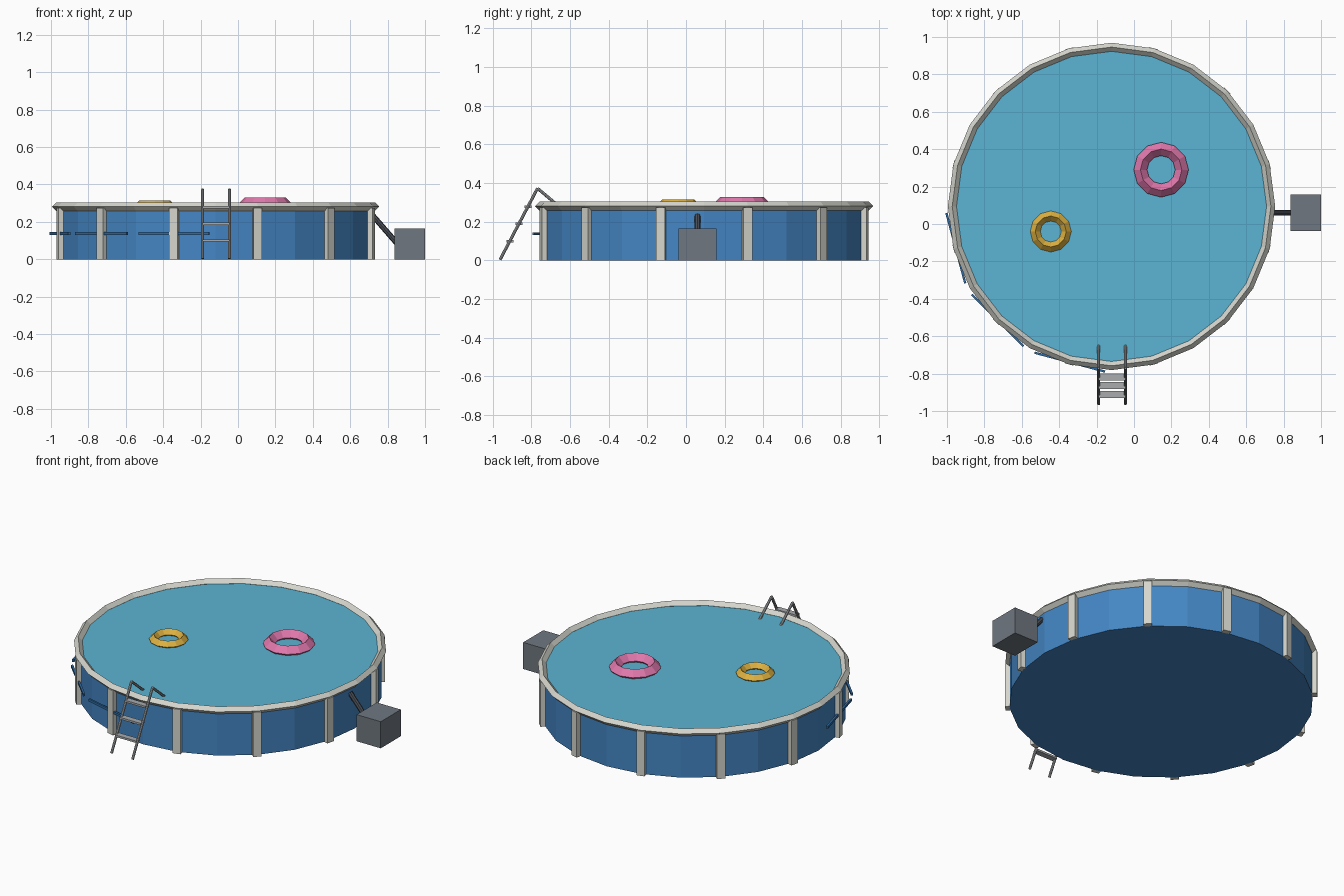
import bpy, math
from mathutils import Vector

if "Cube" in bpy.data.objects:
    bpy.data.objects.remove(bpy.data.objects["Cube"])

CX, CY, SIDES = -0.12, 0.094, 24


def material(name, hex_code):
    m = bpy.data.materials.new(name)
    rgb = [int(hex_code[i:i + 2], 16) / 255 for i in (0, 2, 4)]
    lin = [c / 12.92 if c < 0.04045 else ((c + 0.055) / 1.055) ** 2.4 for c in rgb]
    m.diffuse_color = (*lin, 1)
    m.use_nodes = True
    m.node_tree.nodes["Principled BSDF"].inputs["Base Color"].default_value = m.diffuse_color
    return m


WALL = material("wall_blue", "4486C4")
WATER = material("water_blue", "5CB4D3")
FRAME = material("frame_offwhite", "D6D6CE")
BAND = material("band_blue", "2F6BA3")
PINK = material("float_pink", "E078AC")
YELLOW = material("float_yellow", "DDB040")
METAL = material("ladder_grey", "A8ABAE")
PUMP = material("pump_grey", "707780")
HOSE = material("hose_dark_grey", "4C5158")


def finish(name, mat):
    ob = bpy.context.object
    ob.name = name
    ob.data.materials.clear()
    ob.data.materials.append(mat)
    return ob


def box(name, mat, loc, size, angle=0):
    bpy.ops.mesh.primitive_cube_add(size=1, location=loc, rotation=(0, 0, angle))
    bpy.context.object.scale = size
    bpy.ops.object.transform_apply(location=False, rotation=False, scale=True)
    return finish(name, mat)


def ring(name, mat, loc, major, minor, sides):
    bpy.ops.mesh.primitive_torus_add(location=loc, major_radius=major, minor_radius=minor,
                                     major_segments=sides, minor_segments=4)
    return finish(name, mat)


def rod(name, mat, a, b, radius):
    a, b = Vector(a), Vector(b)
    d = b - a
    bpy.ops.mesh.primitive_cylinder_add(vertices=8, radius=radius, depth=d.length,
                                        location=(a + b) / 2,
                                        rotation=d.to_track_quat('Z', 'Y').to_euler())
    return finish(name, mat)


def around(angle, radius, z):
    return (CX + radius * math.cos(angle), CY + radius * math.sin(angle), z)


# Pool wall with closed floor; vertices lie on multiples of 15 degrees
bpy.ops.mesh.primitive_cylinder_add(vertices=SIDES, radius=0.85, depth=0.27,
                                    location=(CX, CY, 0.135))
finish("pool_wall", WALL)

# Water surface
bpy.ops.mesh.primitive_circle_add(vertices=SIDES, radius=0.845, fill_type='NGON',
                                  location=(CX, CY, 0.28))
finish("water", WATER)

# Top rim
ring("rim", FRAME, (CX, CY, 0.281), 0.852, 0.023, SIDES)

# Upright posts
for k in range(12):
    a = math.radians(15 + 30 * k)
    box(f"post_{k + 1}", FRAME, around(a, 0.86, 0.1375), (0.03, 0.047, 0.275), a)

# Straight bands on the front left of the wall
for k, deg in enumerate((195, 225, 255)):
    a = math.radians(deg)
    box(f"band_{k + 1}", BAND, around(a, 0.862, 0.138), (0.012, 0.39, 0.015), a)

# Floating rings
ring("pink_float", PINK, (0.145, 0.29, 0.293), 0.111, 0.036, 12)
ring("yellow_float", YELLOW, (-0.445, -0.04, 0.288), 0.083, 0.027, 12)

# Ladder: bent rails over the rim and three treads
for side, x in (("left", -0.189), ("right", -0.046)):
    foot, top, tip = (x, -0.962, 0.004), (x, -0.768, 0.373), (x, -0.643, 0.268)
    rod(f"ladder_rail_{side}", METAL, foot, top, 0.008)
    rod(f"ladder_handle_{side}", METAL, top, tip, 0.008)
for k, z in enumerate((0.1, 0.19, 0.278)):
    box(f"ladder_step_{k + 1}", METAL, (-0.1175, -0.964 + 0.526 * z, z), (0.143, 0.036, 0.012))

# Pump box and hose
box("pump", PUMP, (0.918, 0.06, 0.082), (0.164, 0.196, 0.164))
rod("hose", HOSE, (0.722, 0.06, 0.232), (0.85, 0.06, 0.085), 0.015)
